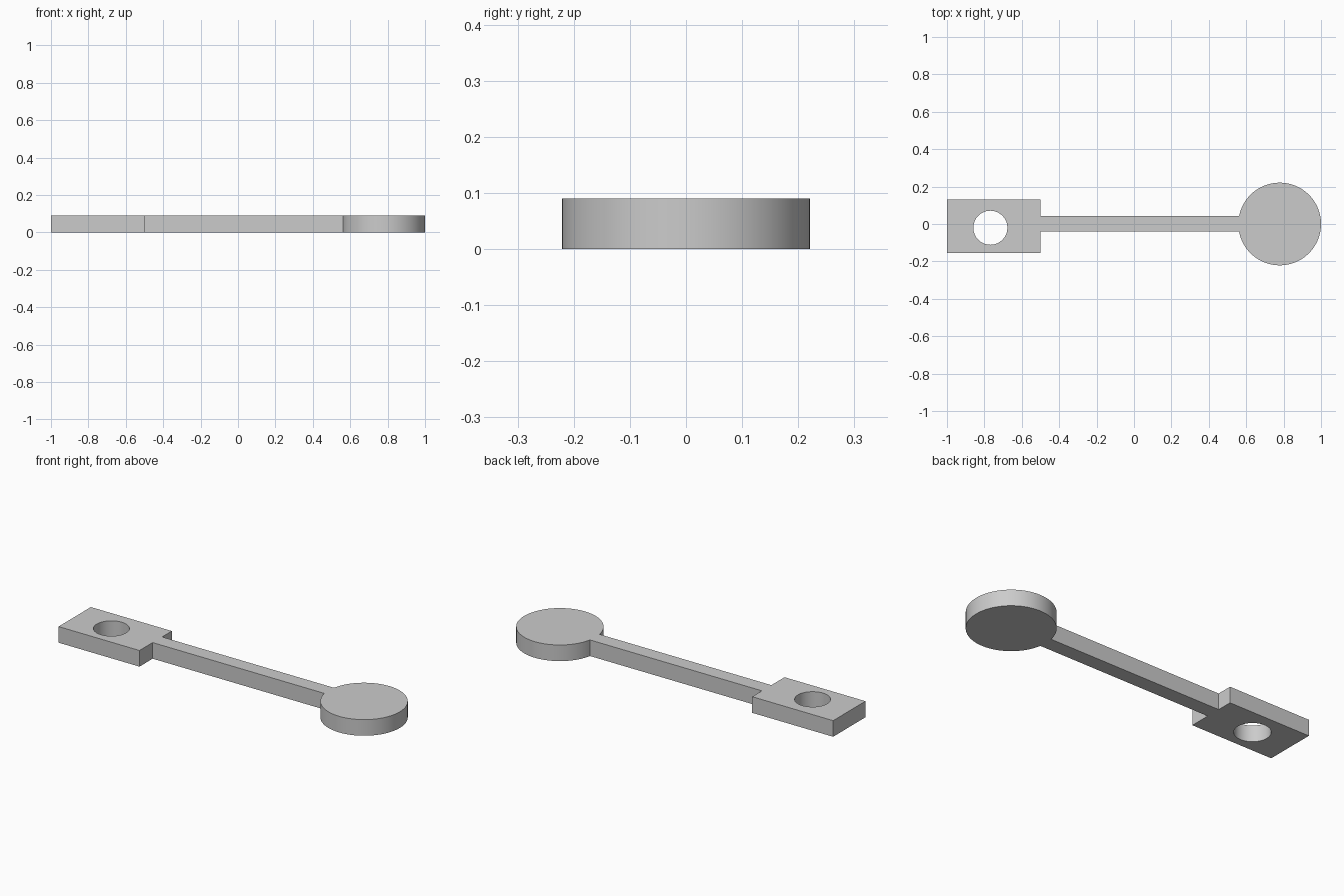
import bpy, bmesh, math

cube = bpy.data.objects.get("Cube")
if cube:
    bpy.data.objects.remove(cube, do_unlink=True)

HEIGHT = 0.09

grey = bpy.data.materials.new("light_grey")
grey.use_nodes = True
colour = (0.6, 0.6, 0.6, 1)
grey.diffuse_color = colour
grey.node_tree.nodes["Principled BSDF"].inputs["Base Color"].default_value = colour


def arc(cx, cy, radius, start, end, steps):
    """Points along an arc, both ends included."""
    angles = [start + (end - start) * i / steps for i in range(steps + 1)]
    return [(cx + radius * math.cos(a), cy + radius * math.sin(a)) for a in angles]


def prism(name, outline, z0, z1):
    """Extrude a flat counter-clockwise outline from z0 to z1."""
    bm = bmesh.new()
    base = bm.faces.new([bm.verts.new((x, y, z0)) for x, y in outline])
    top = bmesh.ops.extrude_face_region(bm, geom=[base], use_keep_orig=True)
    verts = [v for v in top["geom"] if isinstance(v, bmesh.types.BMVert)]
    bmesh.ops.translate(bm, verts=verts, vec=(0, 0, z1 - z0))
    bmesh.ops.recalc_face_normals(bm, faces=bm.faces)
    mesh = bpy.data.meshes.new(name)
    bm.to_mesh(mesh)
    bm.free()
    mesh.materials.append(grey)
    obj = bpy.data.objects.new(name, mesh)
    bpy.context.collection.objects.link(obj)
    return obj


# One outline: round paddle, thin bar and rectangular tab
disc_x, disc_r = 0.779, 0.221
bar_top, bar_bottom = 0.044, -0.039
start = -math.pi + math.asin(-bar_bottom / disc_r)
end = math.pi - math.asin(bar_top / disc_r)
outline = arc(disc_x, 0, disc_r, start, end, 96) + [
    (-0.5, bar_top), (-0.5, 0.13), (-1, 0.13),
    (-1, -0.155), (-0.5, -0.155), (-0.5, bar_bottom)]
body = prism("paddle_arm", outline, 0, HEIGHT)

# Round hole through the tab
ring = arc(-0.768, -0.02, 0.091, 0, 2 * math.pi, 64)[:-1]
cutter = prism("hole_cutter", ring, -0.05, HEIGHT + 0.05)
cutter.hide_render = True
cut = body.modifiers.new("tab_hole", "BOOLEAN")
cut.operation = "DIFFERENCE"
cut.solver = "EXACT"
cut.object = cutter

bpy.ops.object.select_all(action="DESELECT")
body.select_set(True)
bpy.context.view_layer.objects.active = body
bpy.ops.object.modifier_apply(modifier=cut.name)
bpy.data.objects.remove(cutter, do_unlink=True)

# Smooth round walls, crisp rims and corners
bpy.ops.object.shade_smooth_by_angle(angle=math.radians(30))
